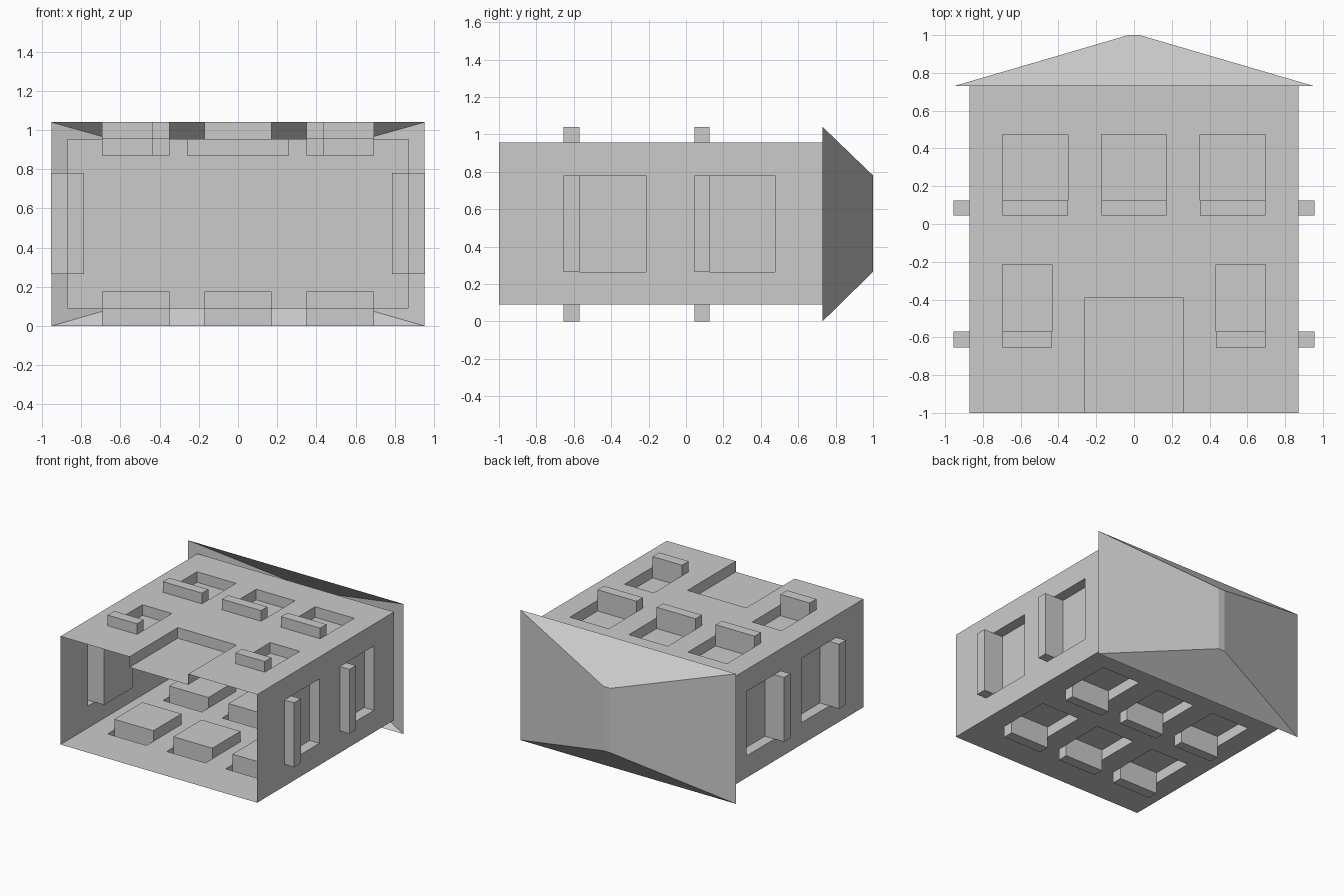
import bpy, bmesh
from mathutils import Vector

if "Cube" in bpy.data.objects:
    bpy.data.objects.remove(bpy.data.objects["Cube"])

W, Z0, Z1 = 0.87, 0.09, 0.955      # body half width, back and front faces
Y0, Y1 = -1.0, 0.73                # open base and eaves
D = 0.085                          # recess depth and sill projection
FLOORS = [(-0.655, -0.57, -0.215), (0.045, 0.125, 0.475)]  # sill, glass start, glass end


def finish(name, bm, outward):
    """Weld, orient the sheet along its outward direction and link it."""
    bmesh.ops.remove_doubles(bm, verts=bm.verts, dist=1e-5)
    bmesh.ops.recalc_face_normals(bm, faces=bm.faces)
    bm.normal_update()
    if sum(f.calc_area() * f.normal.dot(Vector(outward)) for f in bm.faces) < 0:
        bmesh.ops.reverse_faces(bm, faces=bm.faces)
    mesh = bpy.data.meshes.new(name)
    bm.to_mesh(mesh)
    bm.free()
    bpy.context.collection.objects.link(bpy.data.objects.new(name, mesh))


def window(u0, u1, floor):
    """Projecting sill with recessed glass above it."""
    a, b, c = FLOORS[floor]
    return [(u0, u1, a, b, D), (u0, u1, b, c, -D)]


def wall(name, u0, u1, patches, place, outward):
    """Thin wall whose rectangular patches are pushed in or out."""
    us = sorted({u0, u1} | {p[i] for p in patches for i in (0, 1)})
    vs = sorted({Y0, Y1} | {p[i] for p in patches for i in (2, 3)})

    def height(i, j):
        u, v = (us[i] + us[i + 1]) / 2, (vs[j] + vs[j + 1]) / 2
        return next((p[4] for p in patches
                     if p[0] < u < p[1] and p[2] < v < p[3]), 0.0)

    bm = bmesh.new()

    def quad(*pts):
        bm.faces.new([bm.verts.new(place(*p)) for p in pts])

    for i in range(len(us) - 1):
        for j in range(len(vs) - 1):
            a, b, c, d, h = us[i], us[i + 1], vs[j], vs[j + 1], height(i, j)
            quad((a, c, h), (b, c, h), (b, d, h), (a, d, h))
            if i + 2 < len(us) and height(i + 1, j) != h:
                k = height(i + 1, j)
                quad((b, c, h), (b, d, h), (b, d, k), (b, c, k))
            if j + 2 < len(vs) and height(i, j + 1) != h:
                k = height(i, j + 1)
                quad((a, d, h), (b, d, h), (b, d, k), (a, d, k))
    finish(name, bm, outward)


# Front wall: doorway, two lower windows and three upper windows
columns = [(-0.695, -0.35), (-0.172, 0.172), (0.35, 0.695)]
front = [(-0.26, 0.26, Y0, -0.39, -D)]
front += window(-0.695, -0.435, 0) + window(0.435, 0.695, 0)
for c in columns:
    front += window(*c, 1)
wall("front_wall", -W, W, front, lambda u, v, h: (u, v, Z1 + h), (0, 0, 1))

# Back wall: two rows of three windows
back = []
for c in columns:
    back += window(*c, 0) + window(*c, 1)
wall("back_wall", -W, W, back, lambda u, v, h: (u, v, Z0 - h * Z0 / D if h > 0 else Z0 - h),
     (0, 0, -1))

# Side walls: one window per storey
side = window(0.265, 0.78, 0) + window(0.265, 0.78, 1)
for name, s in (("left_wall", -1), ("right_wall", 1)):
    wall(name, Z0, Z1, side, lambda u, v, h, s=s: (s * (W + h), v, u), (s, 0, 0))

# Ceiling closing the body below the roof
bm = bmesh.new()
bm.faces.new([bm.verts.new(p) for p in
              ((-W, Y1, Z0), (W, Y1, Z0), (W, Y1, Z1), (-W, Y1, Z1))])
finish("ceiling", bm, (0, 1, 0))


# Hipped roof, open underneath, with a narrow flat ridge
def ring(bm, half, y, low, high):
    return [bm.verts.new(p) for p in
            ((-half, y, low), (half, y, low), (half, y, high), (-half, y, high))]


bm = bmesh.new()
eaves = ring(bm, 0.953, Y1, 0.0, 1.04)
ridge = ring(bm, 0.03, 1.0, 0.265, 0.78)
for i in range(4):
    j = (i + 1) % 4
    bm.faces.new((eaves[i], eaves[j], ridge[j], ridge[i]))
bm.faces.new(ridge)
finish("roof", bm, (0, 1, 0))
